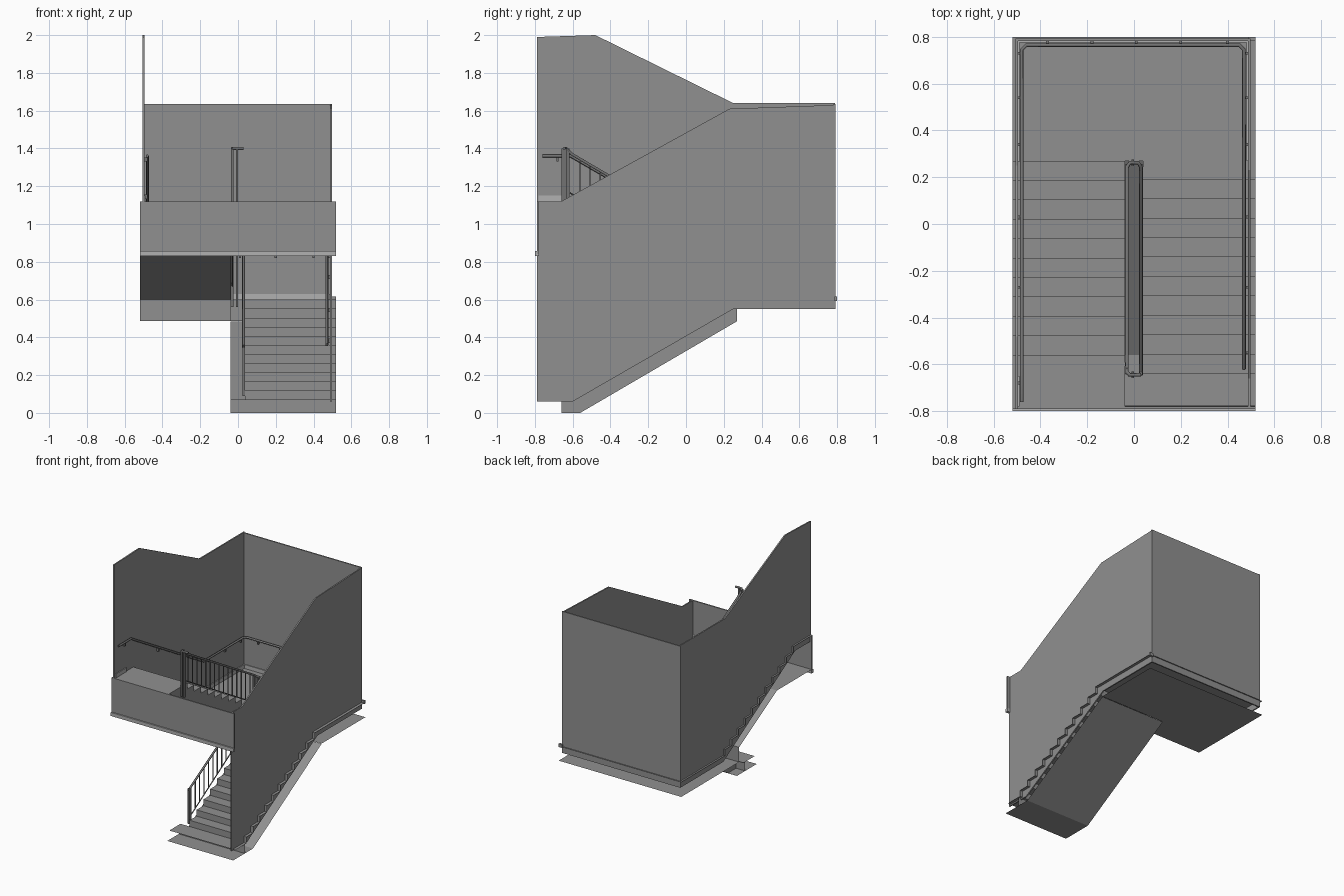
import bpy, bmesh
from mathutils import Vector

if "Cube" in bpy.data.objects:
    bpy.data.objects.remove(bpy.data.objects["Cube"], do_unlink=True)


def material(name, v):
    m = bpy.data.materials.new(name)
    m.use_nodes = True
    m.diffuse_color = (v, v, v, 1)
    m.node_tree.nodes["Principled BSDF"].inputs["Base Color"].default_value = (v, v, v, 1)
    return m


GREY = material("plaster grey", 0.28)
LIGHT = material("light trim grey", 0.44)
METAL = material("railing grey", 0.17)


def finish(name, bm, mat):
    mesh = bpy.data.meshes.new(name)
    bm.to_mesh(mesh)
    bm.free()
    mesh.materials.append(mat)
    ob = bpy.data.objects.new(name, mesh)
    bpy.context.collection.objects.link(ob)
    return ob


def sheet(name, path, x0, x1, mat=GREY):
    """Open strip: a (y, z) path swept from x0 to x1."""
    bm = bmesh.new()
    rows = [[bm.verts.new((x, y, z)) for x in (x0, x1)] for y, z in path]
    for (a, b), (d, c) in zip(rows, rows[1:]):
        bm.faces.new((a, b, c, d))
    return finish(name, bm, mat)


def plate(name, outline, x, thick=0.0, mat=GREY):
    """Flat (y, z) outline at x, optionally given a thickness."""
    bm = bmesh.new()
    face = bm.faces.new([bm.verts.new((x, y, z)) for y, z in outline])
    if thick:
        geo = bmesh.ops.extrude_face_region(bm, geom=[face])["geom"]
        verts = [g for g in geo if isinstance(g, bmesh.types.BMVert)]
        bmesh.ops.translate(bm, verts=verts, vec=(thick, 0, 0))
        bmesh.ops.recalc_face_normals(bm, faces=bm.faces)
    return finish(name, bm, mat)


def add_box(bm, lo, hi):
    lo, hi = Vector(lo), Vector(hi)
    verts = bmesh.ops.create_cube(bm, size=1)["verts"]
    for v in verts:
        v.co = (lo + hi) / 2 + v.co * (hi - lo)


def box(name, lo, hi, mat=GREY):
    bm = bmesh.new()
    add_box(bm, lo, hi)
    return finish(name, bm, mat)


def tube(name, points, radius):
    """Round rail along a polyline."""
    cu = bpy.data.curves.new(name, "CURVE")
    cu.dimensions = "3D"
    cu.bevel_depth = radius
    cu.bevel_resolution = 2
    cu.use_fill_caps = True
    sp = cu.splines.new("POLY")
    sp.points.add(len(points) - 1)
    for p, co in zip(sp.points, points):
        p.co = (*co, 1)
    cu.materials.append(METAL)
    ob = bpy.data.objects.new(name, cu)
    bpy.context.collection.objects.link(ob)
    return ob


# Stair measurements
N, GO = 11, 0.083
BASE, MID, TOP = 0.07, 0.6, 1.12
W, INNER = 0.52, 0.038
RISE = (MID - BASE) / N


def steps(y, z, direction, rise):
    pts = []
    for i in range(N):
        pts += [(y + direction * GO * i, z + rise * i), (y + direction * GO * i, z + rise * (i + 1))]
    return pts


# Lower flight, bottom landing and soffit
low = steps(-0.64, BASE, 1, RISE)
sheet("lower_treads", low + [(0.27, MID)], INNER, W)
sheet("bottom_landing", [(-0.775, BASE), (-0.64, BASE)], -0.04, W)
sheet("bottom_landing_front", [(-0.66, 0), (-0.66, BASE)], -0.04, W)
sheet("lower_soffit", [(0.27, 0.485), (-0.56, 0), (-0.8, 0)], -0.04, W).name = "lower_soffit"
plate("lower_stringer", low + [(0.27, MID), (0.27, 0.485), (-0.56, 0), (-0.66, 0), (-0.66, BASE)], INNER)

# Middle landing
sheet("middle_landing", [(0.27, MID), (0.8, MID)], -W, W)
sheet("middle_landing_soffit", [(0.8, 0.487), (0.27, 0.487)], -W, W)
sheet("middle_landing_edge", [(0.27, 0.487), (0.27, MID)], -INNER, INNER)

# Upper flight, top landing and soffit
up = steps(0.27, MID, -1, (TOP - MID) / N)
under = [(0.27, 0.487), (0.1, 0.487), (0.1, 0.6), (-0.36, 0.86), (-0.79, 0.86)]
sheet("upper_treads", [(-0.79, TOP)] + up[::-1], -W, -INNER)
sheet("upper_soffit", under, -W, -INNER)
plate("upper_stringer", up + [(-0.79, TOP)] + under[::-1], -INNER)

# Enclosing walls
plate("right_side_wall", [(-0.79, 1.07), (-0.6, 1.07), (0.27, 0.55), (0.79, 0.55), (0.79, 1.64),
                          (0.25, 1.64), (-0.48, 2.0), (-0.79, 1.99)], -0.506, 0.01)
plate("left_side_wall", [(-0.79, 0.06), (-0.6, 0.06), (0.25, 0.55), (0.79, 0.55), (0.79, 1.63),
                         (0.23, 1.61), (-0.66, 1.12), (-0.79, 1.12)], 0.488, 0.01)
box("back_wall", (-0.506, 0.782, 0.55), (0.498, 0.792, 1.635))

# Front parapet and its lower trim
box("front_parapet", (-W, -0.79, 0.84), (W, -0.78, TOP))
box("parapet_trim", (-W, -0.8, 0.83), (W, -0.778, 0.857), LIGHT)

# Skirtings
box("back_skirting", (-0.496, 0.776, MID), (0.488, 0.782, 0.63), LIGHT)
box("back_edge_trim", (0.49, 0.785, 0.592), (W, 0.8, 0.617))
for x in (-0.496, 0.482):
    box("landing_skirting", (x, 0.27, MID), (x + 0.006, 0.78, 0.63), LIGHT)
box("top_landing_skirting", (-0.496, -0.78, TOP), (-0.49, -0.65, 1.15), LIGHT)

# Wall handrail running round three sides
XL, XR, YB, H = -0.48, 0.47, 0.765, 0.85
tube("wall_handrail", [(XL, -0.76, 1.36), (XL, -0.61, 1.36), (XL, 0.27, H), (XL, YB - 0.02, H),
                       (XL + 0.02, YB, H), (XR - 0.02, YB, H), (XR, YB - 0.02, H), (XR, 0.22, H),
                       (XR, -0.62, 0.36)], 0.008)

# Wall brackets
bm = bmesh.new()
for y in (-0.68, -0.27, 0.03, 0.34, 0.54, 0.73):
    t = max(0, min(1, (0.27 - y) / 0.88))
    z = H + 0.51 * t
    add_box(bm, (-0.498, y - 0.006, z - 0.03), (XL, y + 0.006, z - 0.008))
for y in (-0.55, -0.27, 0.03, 0.34, 0.54, 0.73):
    z = H - 0.49 * max(0, (0.22 - y) / 0.84)
    add_box(bm, (XR, y - 0.006, z - 0.03), (0.49, y + 0.006, z - 0.008))
for x in (-0.37, -0.18, 0.01, 0.2, 0.4):
    add_box(bm, (x - 0.006, YB, H - 0.03), (x + 0.006, 0.783, H - 0.008))
finish("handrail_brackets", bm, METAL)

# Well railing: one handrail wrapping the gap between flights
G, YF, YR = 0.03, -0.645, 0.262
tube("well_handrail", [(G, YF, 1.4), (-G + 0.01, YF, 1.4), (-G, YF + 0.012, 1.4), (-G, YF + 0.04, 1.37),
                       (-G, YR - 0.02, 0.875), (-G + 0.012, YR, 0.86), (G - 0.012, YR, 0.86),
                       (G, YR - 0.02, 0.85), (G, YF, 0.345)], 0.008)
for name, x, z0, z1 in (("upper", -G, 1.165, 0.665), ("lower", G, 0.145, 0.66)):
    tube(name + "_bottom_rail", [(x, YF + 0.03, z0), (x, YR - 0.02, z1)], 0.004)

# Balusters and newels
bm = bmesh.new()
COUNT = 16
for i in range(1, COUNT):
    t = i / COUNT
    y = YF + 0.03 + t * (YR - YF - 0.05)
    for x, lo, hi in ((-G, 1.165 - 0.5 * t, 1.365 - 0.49 * t), (G, 0.145 + 0.515 * t, 0.36 + 0.49 * t)):
        add_box(bm, (x - 0.003, y - 0.003, lo), (x + 0.003, y + 0.003, hi))
for x, y, lo, hi in ((-G, YF + 0.015, 1.05, 1.4), (G, YF + 0.015, 0.09, 0.36),
                     (-G, YR - 0.02, 0.56, 0.87), (G, YR - 0.02, 0.56, 0.85),
                     (-0.005, YF, 1.05, 1.4), (-0.005, YR, 0.56, 0.86)):
    add_box(bm, (x - 0.006, y - 0.014, lo), (x + 0.006, y + 0.014, hi))
finish("balusters", bm, METAL)
